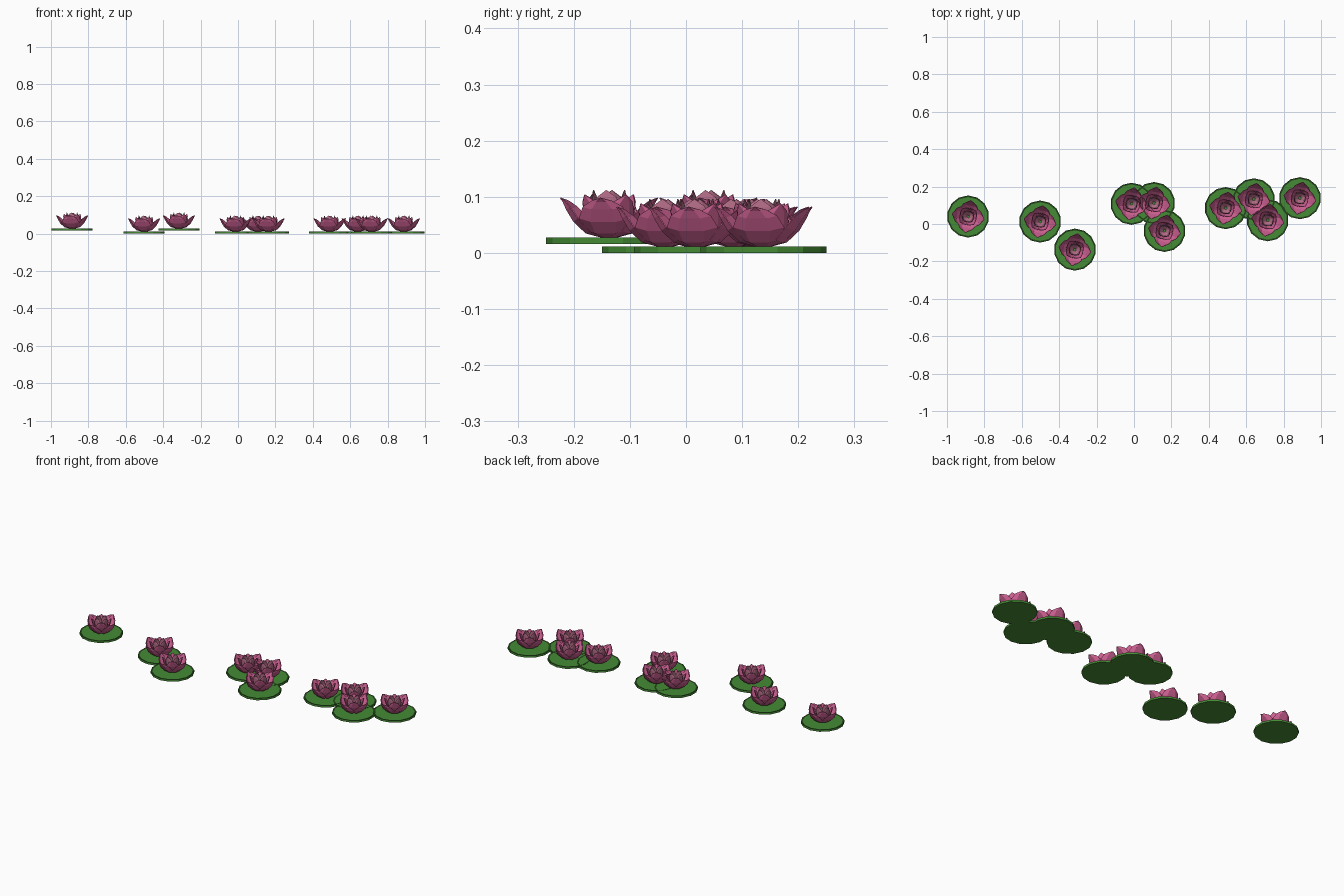
import bpy, bmesh
from math import cos, sin, pi, radians
from mathutils import Matrix, Vector

cube = bpy.data.objects.get("Cube")
if cube:
    bpy.data.objects.remove(cube, do_unlink=True)


def material(name, rgb):
    m = bpy.data.materials.new(name)
    m.use_nodes = True
    m.diffuse_color = (*rgb, 1)
    m.node_tree.nodes["Principled BSDF"].inputs["Base Color"].default_value = (*rgb, 1)
    return m


GREEN = material("leaf green", (0.06, 0.26, 0.035))
DARK = material("dark leaf rim", (0.016, 0.06, 0.01))
PINK = material("petal pink", (0.62, 0.12, 0.29))
DUSTY = material("dusty inner pink", (0.45, 0.15, 0.24))

RADIUS, THICK = 0.1125, 0.011


def pad_mesh():
    # Flat disc with a dark, slightly raised rim on the top
    bm = bmesh.new()
    bmesh.ops.create_cone(bm, cap_ends=True, segments=14, radius1=RADIUS,
                          radius2=RADIUS, depth=THICK,
                          matrix=Matrix.Translation((0, 0, THICK / 2)))
    top = max(bm.faces, key=lambda f: f.calc_center_median().z)
    rim = bmesh.ops.inset_region(bm, faces=[top], thickness=0.009, depth=-0.0008)
    for f in rim["faces"]:
        f.material_index = 1
    me = bpy.data.meshes.new("lily_pad")
    bm.to_mesh(me)
    bm.free()
    me.materials.append(GREEN)
    me.materials.append(DARK)
    return me


def add_petal(bm, rows, angle, cup, mat):
    # Each row is (distance out, height, half width); the sides curl inward
    turn = Matrix.Rotation(angle, 3, 'Z')
    grid = []
    for out, z, half in rows[:-1]:
        line = []
        for t in (-1, -0.5, 0.5, 1):
            curl = cup * half * t * t
            line.append(bm.verts.new(turn @ Vector((out - curl, half * t, z + curl * 0.5))))
        grid.append(line)
    out, z, _ = rows[-1]
    tip = bm.verts.new(turn @ Vector((out, 0, z)))
    for a, b in zip(grid, grid[1:]):
        for i in range(3):
            f = bm.faces.new((a[i], a[i + 1], b[i + 1], b[i]))
            f.material_index = mat
    for i in range(3):
        f = bm.faces.new((grid[-1][i], grid[-1][i + 1], tip))
        f.material_index = mat


OUTER = [(0.012, 0.001, 0.014), (0.042, 0.008, 0.036), (0.064, 0.028, 0.046),
         (0.077, 0.050, 0.036), (0.083, 0.064, 0.018), (0.088, 0.072, 0)]
MIDDLE = [(0.010, 0.002, 0.010), (0.032, 0.014, 0.025), (0.044, 0.040, 0.030),
          (0.050, 0.062, 0.020), (0.053, 0.078, 0)]
INNER = [(0.008, 0.004, 0.009), (0.025, 0.020, 0.022), (0.031, 0.048, 0.026),
         (0.031, 0.070, 0.018), (0.028, 0.086, 0)]


def flower_mesh():
    # Three rings of four cupped petals
    bm = bmesh.new()
    for rows, offset, cup, mat in ((OUTER, 0, 0.35, 0), (MIDDLE, pi / 4, 0.35, 0),
                                   (INNER, 0, 0.3, 1)):
        for k in range(4):
            add_petal(bm, rows, k * pi / 2 + offset, cup, mat)
    me = bpy.data.meshes.new("lily_flower")
    bm.to_mesh(me)
    bm.free()
    me.materials.append(PINK)
    me.materials.append(DUSTY)
    return me


def place(name, mesh, loc, angle=0):
    ob = bpy.data.objects.new(name, mesh)
    ob.location = loc
    ob.rotation_euler.z = angle
    bpy.context.collection.objects.link(ob)
    return ob


pad, flower = pad_mesh(), flower_mesh()

# Lilies in drifting groups; two float a little higher
LOW, HIGH = 0, 0.016
lilies = [(-0.887, 0.04, HIGH), (-0.502, 0.013, LOW), (-0.316, -0.137, HIGH),
          (-0.013, 0.108, LOW), (0.107, 0.112, LOW), (0.163, -0.037, LOW),
          (0.49, 0.085, LOW), (0.641, 0.132, LOW), (0.715, 0.02, LOW),
          (0.887, 0.138, LOW)]
for i, (x, y, z) in enumerate(lilies, 1):
    place(f"lily_pad_{i}", pad, (x, y, z))
    bloom = place(f"lily_flower_{i}", flower, (x, y, z + THICK - 0.001), radians(-10))
    solid = bloom.modifiers.new("petal thickness", 'SOLIDIFY')
    solid.thickness = 0.002
    solid.offset = 0
